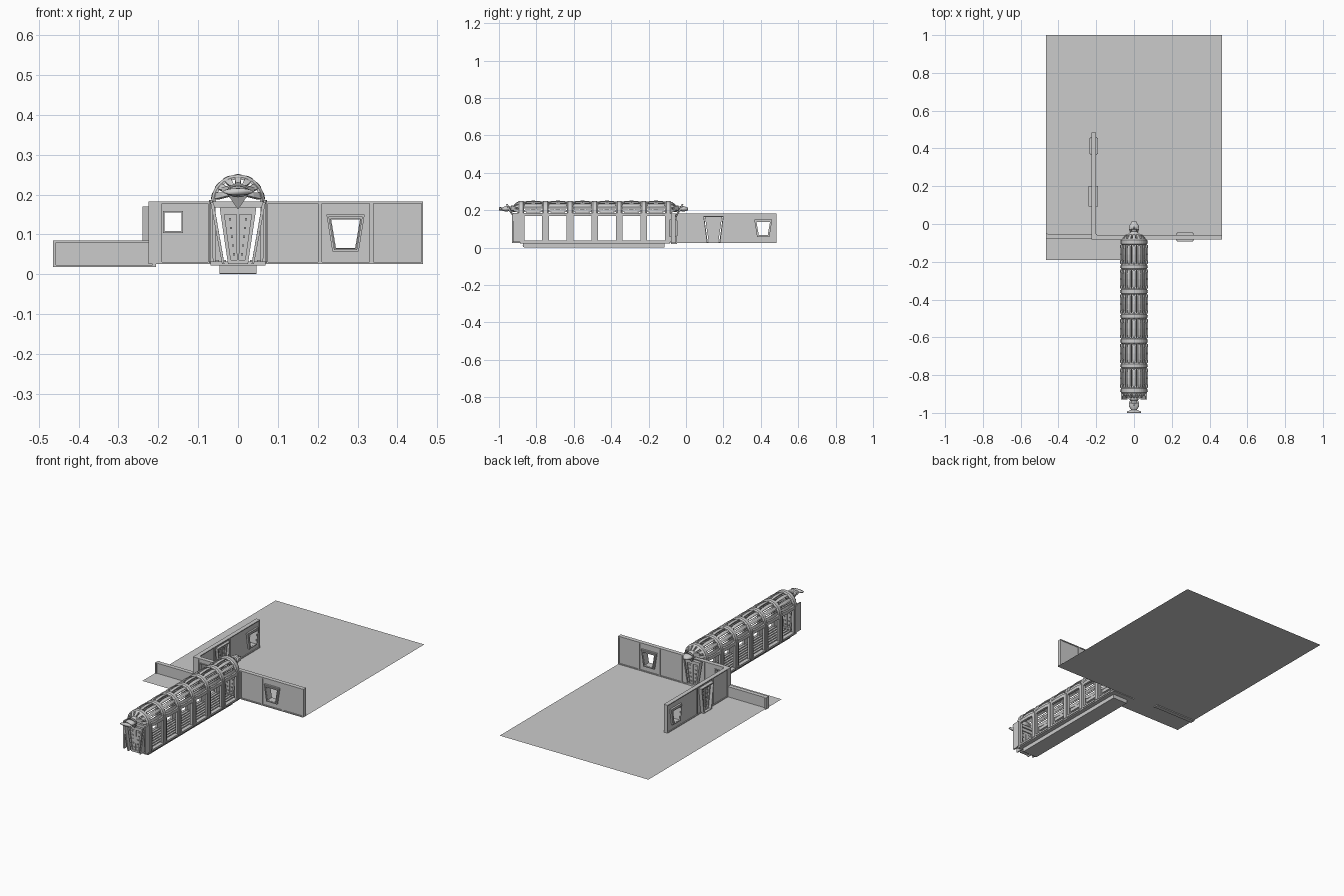
import bpy, bmesh
from math import sin, cos, pi, radians

if "Cube" in bpy.data.objects:
    bpy.data.objects.remove(bpy.data.objects["Cube"])


def loft(name, sections, loop=False, smooth=False):
    """Skin a list of equal-length closed sections; capped unless looped."""
    bm = bmesh.new()
    rows = [[bm.verts.new(p) for p in s] for s in sections]
    n = len(rows[0])
    for i in range(len(rows) if loop else len(rows) - 1):
        a, b = rows[i], rows[(i + 1) % len(rows)]
        for j in range(n):
            bm.faces.new((a[j], a[(j + 1) % n], b[(j + 1) % n], b[j]))
    if not loop:
        bm.faces.new(rows[0])
        bm.faces.new(rows[-1])
    bmesh.ops.recalc_face_normals(bm, faces=bm.faces)
    me = bpy.data.meshes.new(name)
    bm.to_mesh(me)
    bm.free()
    for p in me.polygons:
        p.use_smooth = smooth
    ob = bpy.data.objects.new(name, me)
    bpy.context.collection.objects.link(ob)
    return ob


def place(axis, pts, d):
    """Put a 2D (u, z) outline at depth d in a wall facing y or x."""
    return [(u, d, z) if axis == 'y' else (d, u, z) for u, z in pts]


def prism(name, axis, pts, d0, d1):
    return loft(name, [place(axis, pts, d0), place(axis, pts, d1)])


def ring(name, axis, outer, inner, d0, d1):
    return loft(name, [place(axis, outer, d0), place(axis, outer, d1),
                       place(axis, inner, d1), place(axis, inner, d0)], loop=True)


def trap(c, top, bot, z0, z1):
    return [(c - bot, z0), (c + bot, z0), (c + top, z1), (c - top, z1)]


def rect(u0, u1, z0, z1):
    return [(u0, z0), (u1, z0), (u1, z1), (u0, z1)]


def box(name, x0, x1, y0, y1, z0, z1):
    return prism(name, 'y', rect(x0, x1, z0, z1), y0, y1)


WZ0, WZ1 = 0.025, 0.183


def wall(name, axis, u0, u1, d, hole=None, z0=WZ0, z1=WZ1):
    """Wall bay: recessed panel with a raised border and an optional opening."""
    out = rect(u0, u1, z0, z1)
    if hole:
        ring(name + "_panel", axis, out, hole, d - 0.008, d + 0.008)
    else:
        prism(name + "_panel", axis, out, d - 0.008, d + 0.008)
    b = 0.005
    ring(name + "_border", axis, out, rect(u0 + b, u1 - b, z0 + b, z1 - b), d - 0.012, d + 0.012)


def window_frame(name, axis, c, d):
    ring(name, axis, trap(c, 0.048, 0.033, 0.057, 0.150), trap(c, 0.036, 0.024, 0.066, 0.137),
         d - 0.018, d + 0.018)
    ring(name + "_trim", axis, trap(c, 0.043, 0.029, 0.061, 0.145), trap(c, 0.038, 0.026, 0.065, 0.139),
         d - 0.023, d + 0.023)


def door_leaf(name, axis, c, d):
    """Tapered door leaf with raised frame and studs."""
    prism(name, axis, trap(c, 0.042, 0.022, 0.027, 0.164), d - 0.006, d + 0.006)
    ring(name + "_rim", axis, trap(c, 0.046, 0.025, 0.025, 0.167), trap(c, 0.034, 0.018, 0.036, 0.150),
         d - 0.013, d + 0.013)
    prism(name + "_spine", axis, trap(c, 0.004, 0.003, 0.036, 0.150), d - 0.010, d + 0.010)
    for k in range(5):
        z = 0.05 + k * 0.022
        for s in (-1, 1):
            u = c + s * (0.010 + k * 0.0025)
            prism(name + "_stud", axis, rect(u - 0.003, u + 0.003, z - 0.003, z + 0.003), d - 0.010, d + 0.010)


# ground sheet (single surface with a step along its front edge)
me = bpy.data.meshes.new("ground_sheet")
g = [(-.465, -.19), (-.07, -.19), (-.07, -.083), (.465, -.083), (.465, 1), (-.465, 1)]
me.from_pydata([(x, y, 0.024) for x, y in g], [], [tuple(range(6))])
bpy.context.collection.objects.link(bpy.data.objects.new("ground_sheet", me))

# front wall
FY = -0.069
wall("right_wall_a", 'y', 0.07, 0.206, FY)
wall("right_wall_b", 'y', 0.206, 0.335, FY, trap(0.27, 0.040, 0.027, 0.062, 0.142))
wall("right_wall_c", 'y', 0.335, 0.465, FY)
window_frame("right_window", 'y', 0.27, FY)
sq = rect(-0.184, -0.142, 0.108, 0.155)
wall("left_wall", 'y', -0.196, -0.07, FY, sq)
ring("small_window_frame", 'y', rect(-0.188, -0.138, 0.104, 0.159), sq, FY - 0.012, FY + 0.012)
box("corner_post", -0.225, -0.196, -0.081, -0.052, WZ0, WZ1)
wall("doorway_wall", 'y', -0.07, 0.07, FY, trap(0, 0.060, 0.034, 0.026, 0.175))
door_leaf("inner_door", 'y', 0, FY)

# low wall on the left
wall("low_wall", 'y', -0.465, -0.21, -0.064, None, 0.018, 0.084)
for x in (-0.465, -0.214):
    box("low_wall_post", x, x + 0.008, -0.079, -0.049, 0.018, 0.084)

# side wall running back
SX = -0.213
wall("side_wall_a", 'x', -0.055, 0.08, SX)
wall("side_wall_b", 'x', 0.08, 0.217, SX, trap(0.147, 0.054, 0.033, 0.027, 0.167))
wall("side_wall_c", 'x', 0.217, 0.485, SX, trap(0.413, 0.040, 0.027, 0.062, 0.142))
window_frame("side_window", 'x', 0.413, SX)
door_leaf("side_door", 'x', 0.147, SX)
ring("side_door_frame", 'x', trap(0.147, 0.055, 0.036, 0.025, 0.170),
     trap(0.147, 0.050, 0.031, 0.028, 0.164), SX - 0.027, SX + 0.023)

# corridor floor: base, deck and deck strips
box("floor_base", -0.046, 0.046, -0.865, -0.115, 0, 0.022)
box("floor_deck", -0.069, 0.069, -0.888, -0.085, 0.022, 0.032)
for k in range(7):
    x = -0.054 + k * 0.018
    box("floor_strip", x - 0.006, x + 0.006, -0.88, -0.09, 0.032, 0.036)
box("front_sill", -0.046, 0.046, -0.872, -0.865, 0.002, 0.022)
for k in range(6):
    x = -0.035 + k * 0.014
    box("sill_stud", x - 0.002, x + 0.002, -0.875, -0.872, 0.010, 0.014)

CZ = 0.183


def arc_section(y, r0, r1, a0, a1, n):
    A = [radians(a0 + (a1 - a0) * i / n) for i in range(n + 1)]
    return [(r1 * cos(a), y, CZ + r1 * sin(a)) for a in A] + \
           [(r0 * cos(a), y, CZ + r0 * sin(a)) for a in reversed(A)]


# arched ribs with posts
N = 6
Y0, Y1 = -0.882, -0.095
ribs = [Y0 + (Y1 - Y0) * i / N for i in range(N + 1)]
for y in ribs:
    loft("rib_arch", [arc_section(y + o, 0.055, r, 0, 180, 16)
                      for o, r in ((-.017, .061), (-.010, .067), (.010, .067), (.017, .061))])
    for s in (-1, 1):
        box("rib_post", *sorted((s * 0.056, s * 0.069)), y - 0.018, y + 0.018, 0.03, CZ)
        box("post_core", *sorted((s * 0.066, s * 0.073)), y - 0.007, y + 0.007, 0.03, CZ)

# roof slats bulging between ribs
for i in range(N):
    a, b = ribs[i], ribs[i + 1]
    L = b - a
    for k in range(7):
        ang = 12 + k * 26
        loft("roof_slat", [arc_section(a + L * t, r - 0.006, r, ang - w, ang + w, 3)
                           for t, r, w in ((.05, .060, 4), (.25, .066, 7), (.5, .068, 7.5),
                                           (.75, .066, 7), (.95, .060, 4))])
        if k < 6:
            loft("roof_rod", [arc_section(a + L * t, 0.056, 0.060, ang + 11.5, ang + 14.5, 1)
                              for t in (0, 1)])
    for s in (-1, 1):
        x = [s * 0.060, s * 0.066, s * 0.073]
        loft("eave_beam", [[(x[0], a + L * t, 0.168), (xx, a + L * t, 0.168),
                            (xx, a + L * t, 0.186), (x[0], a + L * t, 0.186)]
                           for t, xx in ((0, x[1]), (.25, x[2]), (.75, x[2]), (1, x[1]))])
        box("kick_rail", *sorted((x[0], x[2])), a + 0.015, b - 0.015, 0.028, 0.038)

# front door
door_leaf("front_door", 'y', 0, -0.908)
for s in (-1, 1):
    prism("front_jamb", 'y', [(s * .034, .025), (s * .040, .025), (s * .069, .18), (s * .061, .18)],
          -0.93, -0.888)
    prism("front_corner", 'y', [(s * .062, .03), (s * .070, .03), (s * .070, .186), (s * .064, .186)],
          -0.925, -0.888)
box("front_lintel", -0.066, 0.066, -0.91, -0.888, 0.168, 0.183)


def turned(name, prof, n=16):
    """Round part along y from (y, rx, rz, z centre)."""
    return loft(name, [[(rx * cos(2 * pi * j / n), y, z + rz * sin(2 * pi * j / n)) for j in range(n)]
                       for y, rx, rz, z in prof], smooth=True)


# end ornaments: curved struts to a hub, neck, knob and a drooping leaf
for tag, s, ye in (("front", -1, -0.890), ("rear", 1, -0.086)):
    Y = lambda d: ye + s * d
    for k in range(7):
        ang = 12 + k * 26
        ca, sa = cos(radians(ang)), sin(radians(ang))
        secs = []
        for d, r, dz, w in ((0, .064, 0, .007), (.016, .055, .003, .008), (.028, .040, .008, .006),
                            (.034, .022, .014, .004)):
            cx, cz = r * ca, CZ + dz + r * sa
            secs.append([(cx - w * sa, Y(d), cz + w * ca), (cx + w * sa, Y(d), cz - w * ca),
                         (cx + w * sa - .009 * ca, Y(d - .006), cz - w * ca - .009 * sa),
                         (cx - w * sa - .009 * ca, Y(d - .006), cz + w * ca - .009 * sa)])
        loft(tag + "_end_strut", secs)
    turned(tag + "_hub", [(Y(.012), .034, .014, .205), (Y(.026), .036, .018, .207),
                          (Y(.036), .026, .018, .208), (Y(.046), .014, .012, .21)])
    turned(tag + "_knob", [(Y(.04), .012, .01, .21), (Y(.054), .015, .012, .209), (Y(.062), .026, .014, .208),
                           (Y(.076), .027, .014, .207), (Y(.088), .018, .010, .206), (Y(.098), .012, .007, .206)])
    leaf = [(0, .072, .232), (.026, .066, .218), (.022, .056, .195), (.009, .042, .175), (0, .036, .163),
            (-.009, .042, .175), (-.022, .056, .195), (-.026, .066, .218)]
    loft(tag + "_leaf", [[(x, Y(d + o), z) for x, d, z in leaf] for o in (0, -0.010)])
    for m in (-1, 1):
        loft(tag + "_wing", [[(m * x, Y(d + o), z) for x, d, z in
                              ((.018, .045, .198), (.040, .024, .203), (.042, .022, .217), (.018, .045, .224))]
                             for o in (0, -0.008)])

# front cap plate at the tip
turned("front_tip_plate", [(-0.984, .012, .008, .207), (-0.993, .038, .009, .207), (-1.0, .038, .008, .207)])
